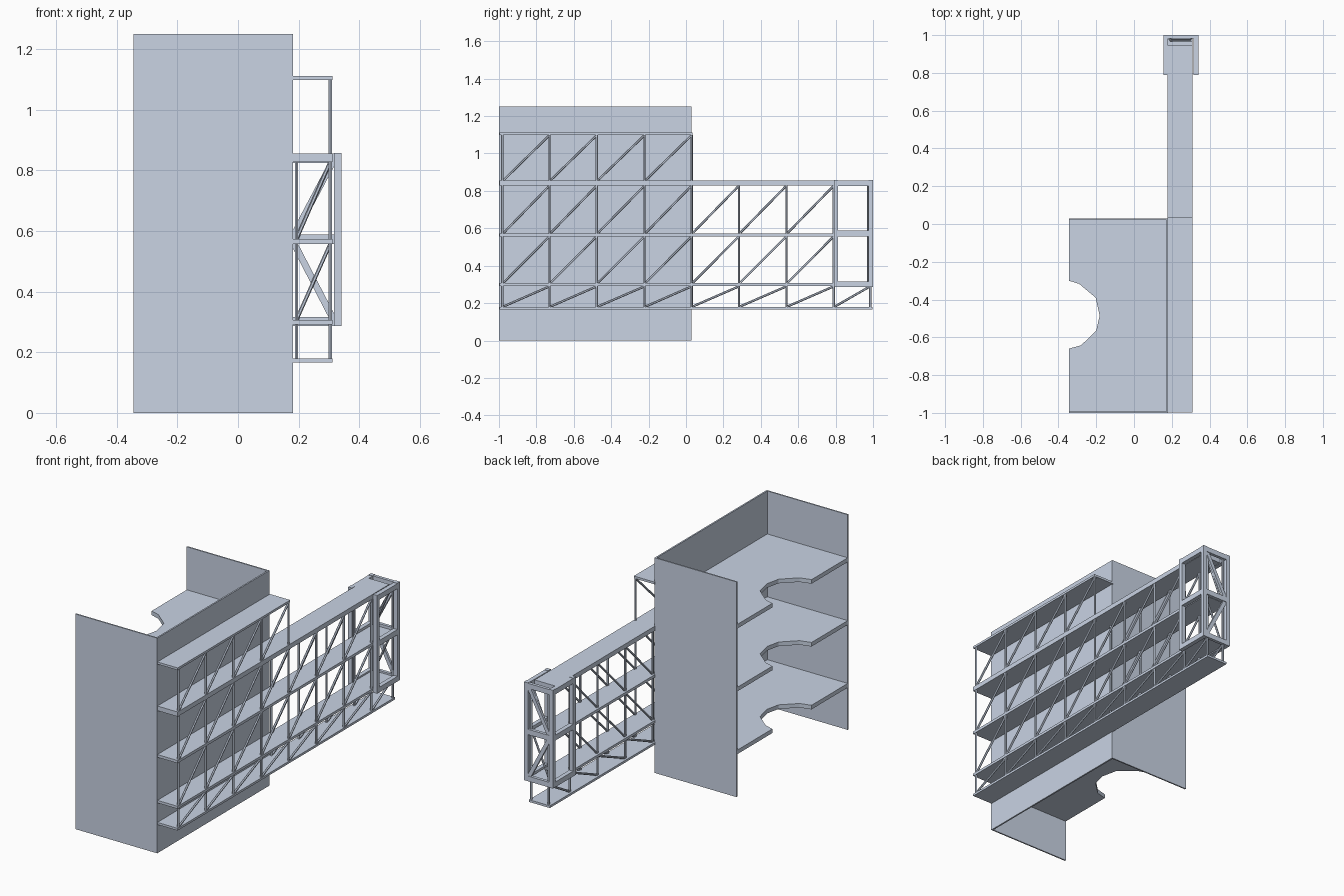
import bpy, bmesh
from mathutils import Vector, Matrix

if "Cube" in bpy.data.objects:
    bpy.data.objects.remove(bpy.data.objects["Cube"])

mat = bpy.data.materials.new("blue_grey")
mat.diffuse_color = (0.585, 0.655, 0.775, 1)
mat.use_nodes = True
mat.node_tree.nodes["Principled BSDF"].inputs["Base Color"].default_value = mat.diffuse_color


def finish(name, bm):
    bmesh.ops.recalc_face_normals(bm, faces=bm.faces)
    me = bpy.data.meshes.new(name)
    bm.to_mesh(me)
    bm.free()
    me.materials.append(mat)
    ob = bpy.data.objects.new(name, me)
    bpy.context.collection.objects.link(ob)
    return ob


def add_box(bm, x0, x1, y0, y1, z0, z1):
    vs = bmesh.ops.create_cube(bm, size=1)["verts"]
    for v in vs:
        v.co = Vector((x1 if v.co.x > 0 else x0,
                       y1 if v.co.y > 0 else y0,
                       z1 if v.co.z > 0 else z0))


def add_rod(bm, a, b, r=0.0062):
    """Six-sided rod from a to b."""
    a, b = Vector(a), Vector(b)
    rot = (b - a).to_track_quat('Z', 'Y').to_matrix().to_4x4()
    bmesh.ops.create_cone(bm, cap_ends=True, segments=6, radius1=r, radius2=r,
                          depth=(b - a).length,
                          matrix=Matrix.Translation((a + b) / 2) @ rot)


def add_brace(bm, a, b, w, d):
    """Flat bar from a to b across x, w wide and d deep in y."""
    a, b = Vector(a), Vector(b)
    axis, side = b - a, Vector((0, 1, 0))
    up = axis.cross(side).normalized()
    for v in bmesh.ops.create_cube(bm, size=1)["verts"]:
        c = v.co.copy()
        v.co = (a + b) / 2 + axis * c.x + side * c.y * d + up * c.z * w


def box(name, *dims):
    bm = bmesh.new()
    add_box(bm, *dims)
    return finish(name, bm)


# Building shell: open to the left, top and bottom
box("side_wall", 0.172, 0.181, -1, 0.03, 0, 1.25)
box("front_wall", -0.345, 0.181, -1, -0.992, 0, 1.25)
box("back_wall", -0.345, 0.181, 0.022, 0.03, 0, 1.25)

# Floors with a rounded notch in the open edge
outline = [(-0.345, -0.995), (0.175, -0.995), (0.175, 0.025), (-0.345, 0.025),
           (-0.345, -0.30), (-0.29, -0.317), (-0.203, -0.39), (-0.182, -0.485),
           (-0.20, -0.565), (-0.28, -0.642), (-0.345, -0.66)]
for i, z in enumerate((0.27, 0.635, 1.0)):
    bm = bmesh.new()
    face = bm.faces.new([bm.verts.new((x, y, z - 0.024)) for x, y in outline])
    ext = bmesh.ops.extrude_face_region(bm, geom=[face])["geom"]
    for v in ext:
        if isinstance(v, bmesh.types.BMVert):
            v.co.z += 0.024
    finish(f"floor_{i + 1}", bm)

# Walkway decks: (bottom, top, far end)
decks = [(0.166, 0.179, 0.997), (0.292, 0.307, 0.98), (0.557, 0.573, 0.98),
         (0.828, 0.855, 0.945), (1.098, 1.111, 0.035)]
for i, (z0, z1, end) in enumerate(decks):
    box(f"deck_{i + 1}", 0.177, 0.311, -0.998, end, z0, z1)

# Truss posts and diagonals between the decks
stations = [-0.982, -0.73, -0.477, -0.222, 0.03, 0.283, 0.537, 0.79, 0.985]
X_IN, X_OUT = 0.193, 0.304
for x, name in ((X_OUT, "outer_truss"), (X_IN, "inner_truss")):
    bm = bmesh.new()
    for lv in range(4):
        z0, z1 = decks[lv][1], decks[lv + 1][0]
        first = 0 if x == X_OUT else 4
        last = 4 if lv == 3 else 8
        if first == 4 and lv == 3:
            continue
        for k in range(first, last + 1):
            y = stations[k]
            add_rod(bm, (x, y, z0), (x, y, z1))
            # the tower bay is braced only on the lowest level
            if k < last and (k < 7 or lv == 0):
                add_rod(bm, (x, y + 0.008, z0 + 0.004),
                        (x, stations[k + 1] - 0.004, z1 - 0.004))
    finish(name, bm)

# Thin cross braces at the far end of the walkway
bm = bmesh.new()
for lv in (1, 2):
    add_rod(bm, (X_IN, 0.972, decks[lv][1]), (X_OUT, 0.972, decks[lv + 1][0]))
finish("end_cross_braces", bm)

# Tower frame round the end of the walkway
rails = [(0.286, 0.316), (0.557, 0.588), (0.825, 0.855)]
for name, x0, x1 in (("tower_outer_frame", 0.316, 0.341),
                     ("tower_inner_frame", 0.155, 0.18)):
    bm = bmesh.new()
    for y0, y1 in ((0.79, 0.814), (0.976, 1.0)):
        add_box(bm, x0, x1, y0, y1, 0.286, 0.857)
    for z0, z1 in rails:
        add_box(bm, x0, x1, 0.814, 0.976, z0, z1)
    finish(name, bm)

bm = bmesh.new()
for z0, z1 in rails:
    add_box(bm, 0.18, 0.316, 0.982, 1.0, z0, z1)
finish("tower_end_rails", bm)

bm = bmesh.new()
add_brace(bm, (0.18, 0.99, 0.578), (0.316, 0.99, 0.835), 0.022, 0.014)
add_brace(bm, (0.18, 0.99, 0.568), (0.316, 0.99, 0.306), 0.022, 0.014)
finish("tower_end_braces", bm)
